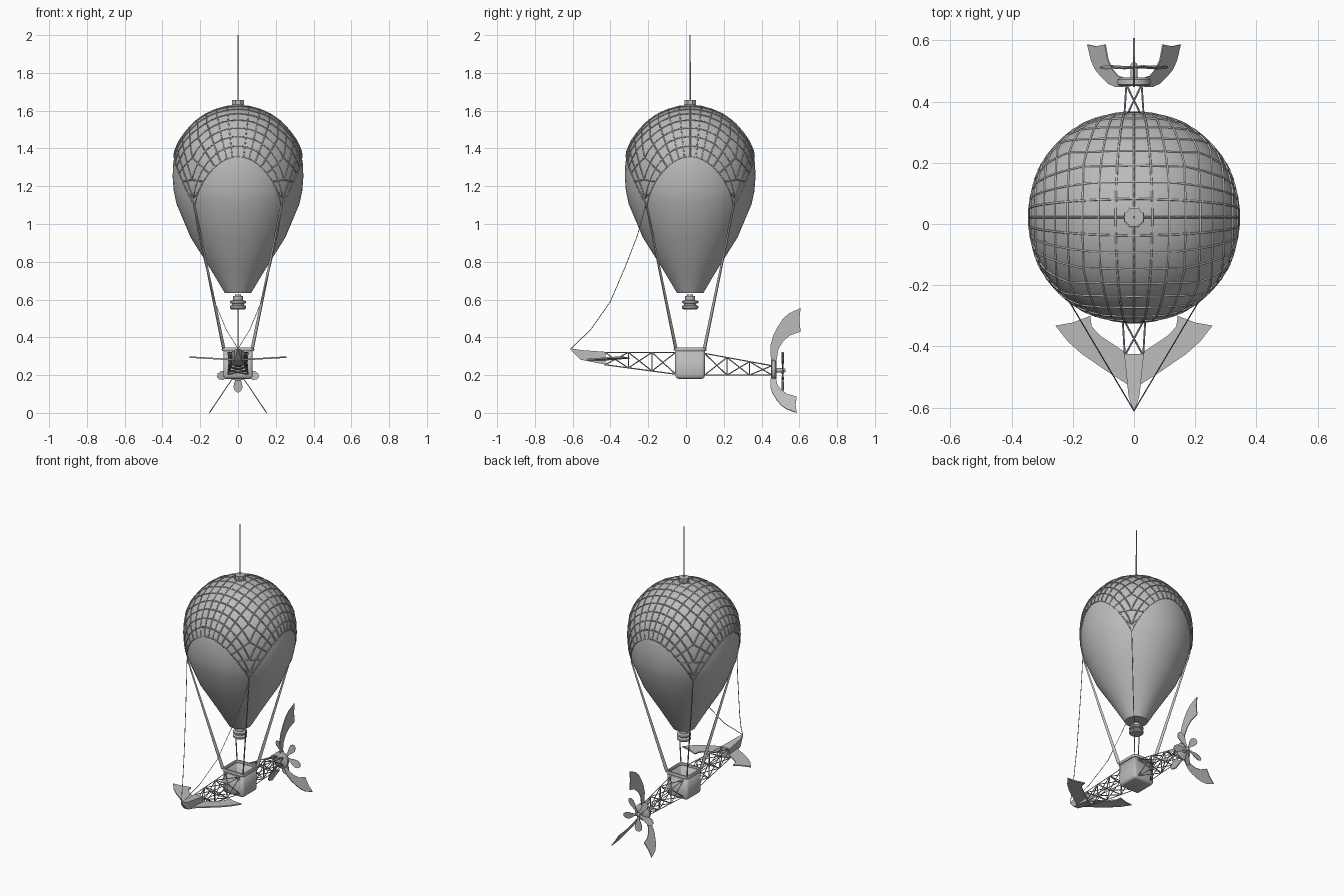
import bpy, bmesh, math
from mathutils import Vector, Matrix

if "Cube" in bpy.data.objects:
    bpy.data.objects.remove(bpy.data.objects["Cube"])

CY = 0.022          # balloon and basket axis in y
HUB_Z = 0.225       # tail hub height
grey = bpy.data.materials.new("mid_grey")
grey.diffuse_color = (0.5, 0.5, 0.5, 1)
grey.use_nodes = True
grey.node_tree.nodes["Principled BSDF"].inputs["Base Color"].default_value = grey.diffuse_color


def add(name, bm, smooth=None):
    bmesh.ops.recalc_face_normals(bm, faces=bm.faces)
    me = bpy.data.meshes.new(name)
    bm.to_mesh(me)
    bm.free()
    me.materials.append(grey)
    ob = bpy.data.objects.new(name, me)
    bpy.context.collection.objects.link(ob)
    if smooth:
        bpy.ops.object.select_all(action='DESELECT')
        ob.select_set(True)
        bpy.context.view_layer.objects.active = ob
        bpy.ops.object.shade_smooth_by_angle(angle=math.radians(smooth))
    return ob


def tubes(name, paths, r, cyclic=False, res=0):
    """Round bars along a list of paths, joined into one mesh."""
    cu = bpy.data.curves.new(name, 'CURVE')
    cu.dimensions = '3D'
    cu.bevel_depth, cu.bevel_resolution, cu.use_fill_caps = r, res, True
    for p in paths:
        s = cu.splines.new('POLY')
        s.points.add(len(p) - 1)
        for q, c in zip(s.points, p):
            q.co = (*c, 1)
        s.use_cyclic_u = cyclic
    tmp = bpy.data.objects.new(name + "_path", cu)
    bpy.context.collection.objects.link(tmp)
    dg = bpy.context.evaluated_depsgraph_get()
    me = bpy.data.meshes.new_from_object(tmp.evaluated_get(dg))
    bpy.data.objects.remove(tmp)
    bm = bmesh.new()
    bm.from_mesh(me)
    return add(name, bm, 60 if res else None)


def lathe(name, prof, n, mat=Matrix(), smooth=40):
    """Turn an (r, z) profile; the ends are closed with caps."""
    bm = bmesh.new()
    rings = [[bm.verts.new(mat @ Vector((r * math.cos(a), r * math.sin(a), z)))
              for a in (2 * math.pi * (i + 0.5) / n for i in range(n))] for r, z in prof]
    for a, b in zip(rings, rings[1:]):
        for i in range(n):
            j = (i + 1) % n
            bm.faces.new((a[i], a[j], b[j], b[i]))
    bm.faces.new(rings[0])
    bm.faces.new(rings[-1])
    return add(name, bm, smooth)


def plate(name, pts, thick):
    """Flat outline given thickness along the vector thick."""
    bm = bmesh.new()
    t = Vector(thick) / 2
    a = [bm.verts.new(Vector(p) - t) for p in pts]
    b = [bm.verts.new(Vector(p) + t) for p in pts]
    bm.faces.new(a[::-1])
    bm.faces.new(b)
    for i in range(len(a)):
        j = (i + 1) % len(a)
        bm.faces.new((a[i], a[j], b[j], b[i]))
    return add(name, bm)


axis = Matrix.Translation((0, CY, 0))

# Envelope
PROFILE = [(0.001, 1.628), (0.06, 1.622), (0.12, 1.605), (0.175, 1.58), (0.23, 1.54),
           (0.275, 1.49), (0.31, 1.44), (0.333, 1.39), (0.344, 1.32), (0.347, 1.25),
           (0.341, 1.175), (0.326, 1.105), (0.252, 0.93), (0.145, 0.76), (0.07, 0.635)]
lathe("envelope", PROFILE, 48, axis, 45)


def on_profile(s):
    """Radius and height at distance s down the envelope from its top."""
    for (r0, z0), (r1, z1) in zip(PROFILE, PROFILE[1:]):
        d = math.hypot(r1 - r0, z1 - z0)
        if s <= d:
            return r0 + (r1 - r0) * s / d, z0 + (z1 - z0) * s / d
        s -= d
    return PROFILE[-1]


def net_point(u, v):
    """Square net draped over the envelope, its corners hanging lower."""
    x, y = u * math.sqrt(1 - v * v / 2), v * math.sqrt(1 - u * u / 2)
    rho, th = math.hypot(x, y), math.atan2(y, x)
    off = abs((th + math.pi / 4) % (math.pi / 2) - math.pi / 4) / (math.pi / 4)
    r, z = on_profile(0.466 * rho + 0.262 * off ** 2 * rho ** 4)
    r += 0.001
    return (r * math.cos(th), CY + r * math.sin(th), z)


# Net
N = 8
steps = [i / 16 for i in range(-16, 17)]
net = []
for k in range(-N, N + 1):
    net.append([net_point(k / N, t) for t in steps])
    net.append([net_point(t, k / N) for t in steps])
tubes("net", net, 0.0038)

# Top cap, mast and lower valve
lathe("top_cap", [(0.036, 1.61), (0.036, 1.63), (0.033, 1.632), (0.033, 1.656)], 8, axis, None)
lathe("mast", [(0.004, 1.65), (0.003, 2.0)], 8, axis)
lathe("valve", [(0.036, 0.548), (0.044, 0.555), (0.044, 0.565), (0.032, 0.572), (0.032, 0.578),
                (0.044, 0.582), (0.044, 0.592), (0.027, 0.597), (0.027, 0.618),
                (0.016, 0.62), (0.016, 0.628)], 20, axis)

# Suspension straps, flat and set edge-on to the axis
for sx in (-1, 1):
    for sy in (-1, 1):
        side = "left" if sx < 0 else "right"
        end = "front" if sy < 0 else "back"
        pts = [(sx * d, CY + sy * d, z) for d, z in
               ((0.237, 1.11), (0.229, 1.10), (0.068, 0.34), (0.083, 0.34))]
        plate(f"strap_{end}_{side}", pts, (0.003 * sx, -0.003 * sy, 0))

# Slack lines from the net to the nose
SAG = [(-0.213, 1.1), (-0.257, 0.94), (-0.315, 0.79), (-0.40, 0.59), (-0.505, 0.44), (-0.61, 0.34)]
tubes("nose_lines", [[(s * 0.235 * (y + 0.61) / 0.397, y, z) for y, z in SAG] for s in (-1, 1)], 0.002)

# Basket: open box with rounded edges and a rim
bm = bmesh.new()
bmesh.ops.create_cube(bm, size=1, matrix=Matrix.Translation((0, CY, 0.26)) @ Matrix.Diagonal((0.156, 0.156, 0.16, 1)))
bmesh.ops.bevel(bm, geom=[e for e in bm.edges if min(v.co.z for v in e.verts) < 0.3],
                offset=0.018, segments=3, profile=0.5, affect='EDGES')
bmesh.ops.delete(bm, geom=[f for f in bm.faces if f.calc_center_median().z > 0.339], context='FACES')
basket = add("basket", bm, 40)
wall = basket.modifiers.new("wall", 'SOLIDIFY')
wall.thickness, wall.offset = 0.01, -1
rim = []
for q in range(4):
    for i in range(4):
        a = math.pi / 2 * (q + i / 3)
        cx, cy = (1, -1, -1, 1)[q] * 0.057, (1, 1, -1, -1)[q] * 0.057
        rim.append((cx + 0.02 * math.cos(a), CY + cy + 0.02 * math.sin(a), 0.336))
tubes("basket_rim", [rim], 0.011, cyclic=True, res=1)


def truss(name, start, stop, bays):
    """Box truss; each end is (y, half width, bottom z, top z)."""
    bars, last = [], None
    for i in range(bays + 1):
        y, w, lo, hi = (a + (b - a) * i / bays for a, b in zip(start, stop))
        ring = [(-w, y, lo), (w, y, lo), (w, y, hi), (-w, y, hi)]
        for k in range(4):
            m = (k + 1) % 4
            bars.append([ring[k], ring[m]])
            if last:
                bars += [[last[k], ring[k]], [last[k], ring[m]], [last[m], ring[k]]]
        last = ring
    tubes(name, bars, 0.003)


truss("front_truss", (-0.055, 0.052, 0.205, 0.32), (-0.43, 0.03, 0.255, 0.32), 3)
truss("rear_truss", (0.098, 0.048, 0.2, 0.315), (0.455, 0.025, 0.2, 0.25), 3)

# Nose: tapering box
bm = bmesh.new()
rings = [[bm.verts.new(p) for p in ((-w, y, lo), (w, y, lo), (w, y, hi), (-w, y, hi))]
         for y, w, lo, hi in ((-0.425, 0.032, 0.255, 0.323), (-0.56, 0.018, 0.282, 0.333),
                              (-0.612, 0.002, 0.335, 0.342))]
for a, b in zip(rings, rings[1:]):
    for k in range(4):
        bm.faces.new((a[k], a[(k + 1) % 4], b[(k + 1) % 4], b[k]))
bm.faces.new(rings[0])
bm.faces.new(rings[-1])
add("nose", bm)

# Front wings
WING = [(0.02, -0.525), (0.09, -0.48), (0.17, -0.425), (0.215, -0.385), (0.257, -0.332),
        (0.20, -0.322), (0.143, -0.30), (0.138, -0.335), (0.11, -0.365), (0.02, -0.425)]
for s, side in ((-1, "left"), (1, "right")):
    plate("wing_" + side, [(s * x, y, 0.28 + 0.06 * x) for x, y in WING], (0, 0, 0.008))

# Tail fins: one up, two splayed down
FIN = [(0.45, 0.03), (0.447, 0.13), (0.46, 0.18), (0.485, 0.23), (0.512, 0.272), (0.545, 0.302),
       (0.607, 0.33), (0.60, 0.27), (0.607, 0.205), (0.55, 0.185), (0.515, 0.155),
       (0.49, 0.115), (0.475, 0.03)]
for name, deg, kr, ky in (("top_fin", 0, 1, 1), ("lower_fin_left", -146, 0.82, 0.87),
                          ("lower_fin_right", 146, 0.82, 0.87)):
    a = math.radians(deg)
    pts = [(math.sin(a) * r * kr, 0.447 + (y - 0.447) * ky, HUB_Z + math.cos(a) * r * kr) for y, r in FIN]
    plate(name, pts, (0.005 * math.cos(a), 0, -0.005 * math.sin(a)))

# Hub and propeller shaft, turned about y
spin = Matrix.Translation((0, 0, HUB_Z)) @ Matrix.Rotation(-math.pi / 2, 4, 'X')
lathe("hub", [(0.046, 0.45), (0.055, 0.456), (0.055, 0.472), (0.046, 0.478)], 20, spin)
lathe("shaft", [(0.012, 0.47), (0.012, 0.52), (0.006, 0.528)], 12, spin)

# Five rounded propeller blades, slightly pitched
BLADE = [(0.008, 0.006), (0.04, 0.01), (0.065, 0.02), (0.09, 0.024), (0.108, 0.016), (0.116, 0.004)]
outline = BLADE + [(r, -w) for r, w in BLADE[::-1]]
for k in range(5):
    turn = Matrix.Translation((0, 0.512, HUB_Z)) @ Matrix.Rotation(2 * math.pi * k / 5, 4, 'Y')
    plate(f"propeller_blade_{k + 1}", [turn @ Vector((w, 0.2 * w, -r)) for r, w in outline], (0, 0.004, 0))
